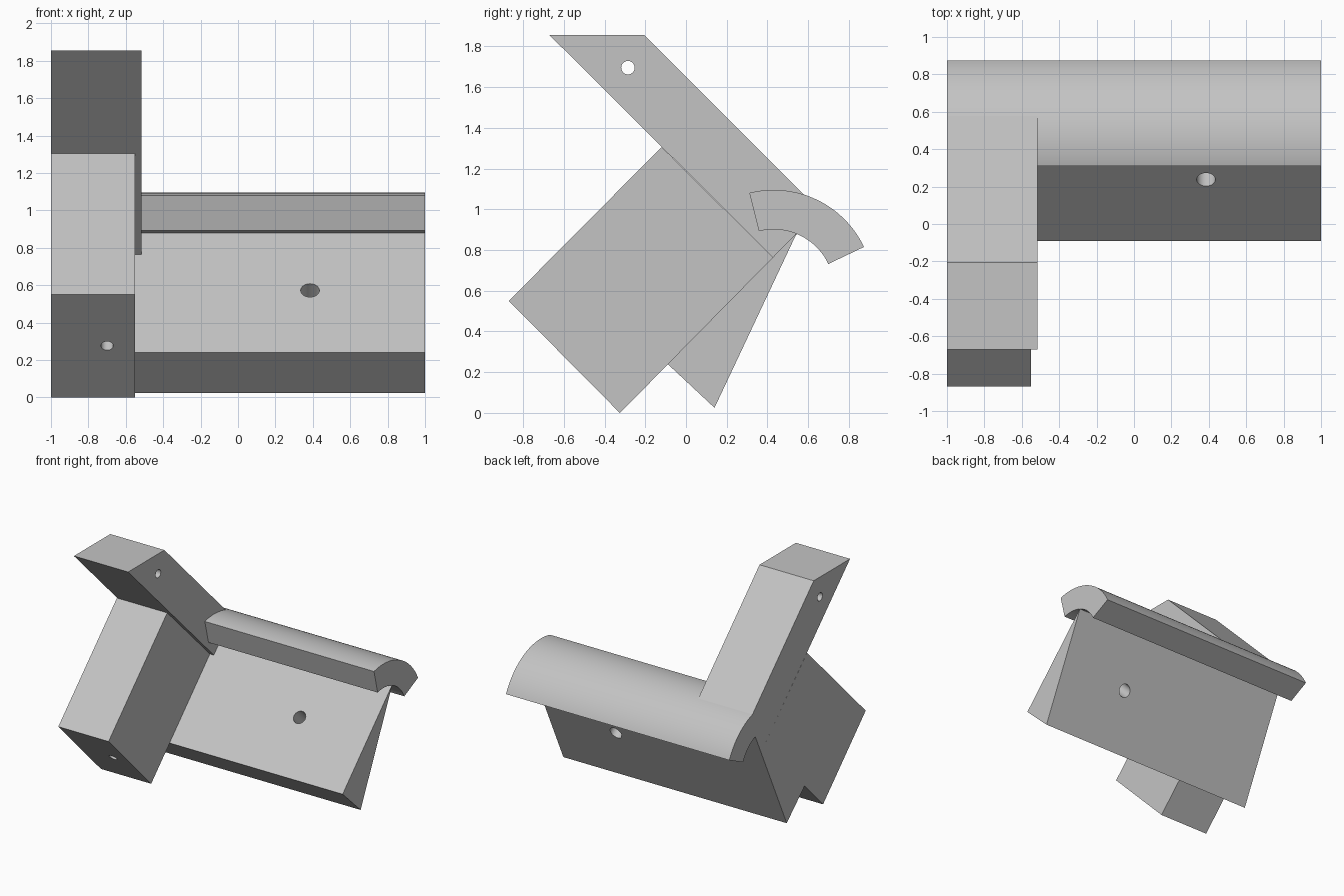
import bpy, bmesh
from math import cos, sin, radians
from mathutils import Vector

cube = bpy.data.objects.get("Cube")
if cube:
    bpy.data.objects.remove(cube, do_unlink=True)

grey = bpy.data.materials.new("plain grey")
grey.use_nodes = True
grey.diffuse_color = (0.55, 0.55, 0.55, 1)
grey.node_tree.nodes["Principled BSDF"].inputs["Base Color"].default_value = grey.diffuse_color


def extrude_profile(name, profile, x0, x1):
    """Extrude a closed (y, z) outline along x."""
    bm = bmesh.new()
    face = bm.faces.new([bm.verts.new((x0, y, z)) for y, z in profile])
    ext = bmesh.ops.extrude_face_region(bm, geom=[face])
    moved = [g for g in ext["geom"] if isinstance(g, bmesh.types.BMVert)]
    bmesh.ops.translate(bm, verts=moved, vec=(x1 - x0, 0, 0))
    bmesh.ops.recalc_face_normals(bm, faces=bm.faces)
    mesh = bpy.data.meshes.new(name)
    bm.to_mesh(mesh)
    bm.free()
    mesh.materials.append(grey)
    obj = bpy.data.objects.new(name, mesh)
    bpy.context.collection.objects.link(obj)
    return obj


def activate(obj):
    bpy.ops.object.select_all(action="DESELECT")
    obj.select_set(True)
    bpy.context.view_layer.objects.active = obj


def drill(obj, centre, axis, radius, length):
    """Cut a round hole centred on a point along an axis."""
    rot = Vector(axis).to_track_quat("Z", "Y").to_euler()
    bpy.ops.mesh.primitive_cylinder_add(vertices=40, radius=radius, depth=length,
                                        location=centre, rotation=rot)
    cutter = bpy.context.object
    cutter.name = "hole_cutter"
    cutter.hide_render = True
    cutter.data.materials.append(grey)
    mod = obj.modifiers.new("hole", "BOOLEAN")
    mod.operation = "DIFFERENCE"
    mod.solver = "EXACT"
    mod.object = cutter
    activate(obj)
    bpy.ops.object.modifier_apply(modifier=mod.name)
    bpy.data.objects.remove(cutter, do_unlink=True)


# Slanted rectangular block
block = extrude_profile("block", [(-0.87, 0.55), (-0.325, 0), (0.43, 0.76), (-0.12, 1.305)],
                        -1, -0.55)
drill(block, (-0.7, -0.6, 0.275), (0, 1, 1), 0.033, 1.2)

# Leaning arm with a level top
arm = extrude_profile("arm", [(-0.67, 1.855), (-0.205, 1.855), (0.657, 0.993), (0.43, 0.76)],
                      -1, -0.515)
drill(arm, (-0.75, -0.285, 1.695), (1, 0, 0), 0.033, 1)

# Long wedge
wedge = extrude_profile("wedge", [(-0.09, 0.24), (0.14, 0.025), (0.545, 0.885)], -1, 1)
drill(wedge, (0.385, 0.24, 0.57), (0, -1, 1), 0.05, 1)

# Curved rail over the wedge
steps = 40
angles = [radians(104 + (25.5 - 104) * i / steps) for i in range(steps + 1)]


def arc(radius):
    return [(0.43 + radius * cos(a), 0.603 + radius * sin(a)) for a in angles]


rail = extrude_profile("curved_rail", arc(0.492) + arc(0.298)[::-1], -1, 1)

for part in (block, arm, wedge, rail):
    activate(part)
    bpy.ops.object.shade_smooth_by_angle(angle=radians(30))
